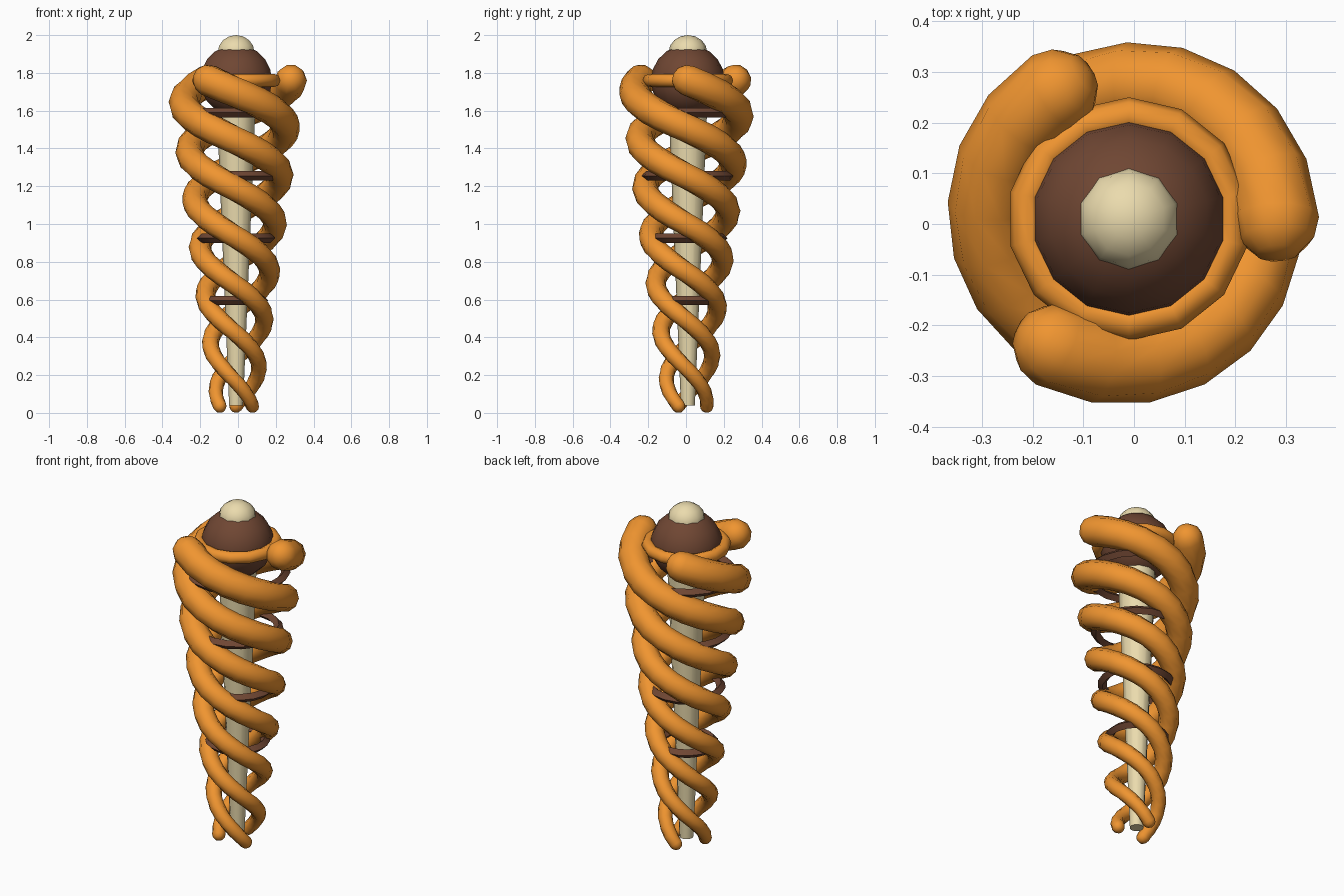
import bpy, bmesh
from math import pi, sin, cos, radians
from mathutils import Vector

if "Cube" in bpy.data.objects:
    bpy.data.objects.remove(bpy.data.objects["Cube"])

AX, AY = -0.01, 0.01          # axis of the twist


def material(name, rgb):
    m = bpy.data.materials.new(name)
    m.diffuse_color = (*rgb, 1)
    m.use_nodes = True
    m.node_tree.nodes["Principled BSDF"].inputs["Base Color"].default_value = m.diffuse_color
    return m


ORANGE = material("orange", (0.87, 0.30, 0.03))
BROWN = material("brown", (0.16, 0.062, 0.033))
CREAM = material("cream", (0.83, 0.71, 0.42))


def finish(name, bm, mat, angle):
    bmesh.ops.remove_doubles(bm, verts=bm.verts, dist=1e-5)
    bmesh.ops.recalc_face_normals(bm, faces=bm.faces)
    me = bpy.data.meshes.new(name)
    bm.to_mesh(me)
    bm.free()
    me.materials.append(mat)
    ob = bpy.data.objects.new(name, me)
    bpy.context.collection.objects.link(ob)
    bpy.ops.object.select_all(action='DESELECT')
    ob.select_set(True)
    bpy.context.view_layer.objects.active = ob
    bpy.ops.object.shade_smooth_by_angle(angle=radians(angle))
    return ob


def skin(bm, rings, loop=False):
    """Join successive closed vertex rings with quads."""
    pairs = list(zip(rings, rings[1:]))
    if loop:
        pairs.append((rings[-1], rings[0]))
    for a, b in pairs:
        n = len(a)
        for i in range(n):
            j = (i + 1) % n
            bm.faces.new((a[i], a[j], b[j], b[i]))


def lathe(name, profile, sides, mat, angle=40, loop=False):
    bm = bmesh.new()
    rings = []
    for r, z in profile:
        rings.append([bm.verts.new((AX + r * cos(pi / 2 + 2 * pi * k / sides),
                                    AY + r * sin(pi / 2 + 2 * pi * k / sides), z))
                      for k in range(sides)])
    skin(bm, rings, loop)
    return finish(name, bm, mat, angle)


def ball(name, r, z, rz, sides, steps, mat):
    prof = [(r * sin(pi * i / steps), z - rz * cos(pi * i / steps)) for i in range(steps + 1)]
    return lathe(name, prof, sides, mat)


def ring(name, major, minor, z, sides, section, mat, angle):
    prof = [(major + minor * cos(2 * pi * i / section), z + minor * sin(2 * pi * i / section))
            for i in range(section)]
    return lathe(name, prof, sides, mat, angle, loop=True)


# Helical strand: 2.25 turns, widening and thickening upward
def strand_radius(t):
    return 0.10 + 0.19 * t


def strand_point(t, start):
    a = start - t * 4.5 * pi
    r = strand_radius(t)
    return Vector((AX + r * cos(a), AY + r * sin(a), 0.036 + 1.724 * t))


def strand(name, start, steps=45, sides=10):
    bm = bmesh.new()
    rows = []
    caps = [radians(d) for d in (90, 60, 30)]

    def frame(t):
        tan = (strand_point(t + 1e-3, start) - strand_point(t - 1e-3, start)).normalized()
        side = tan.cross(Vector((0, 0, 1))).normalized()
        return strand_point(t, start), tan, side, side.cross(tan)

    def add(t, shift, scale):
        p, tan, side, up = frame(t)
        w = 0.036 + 0.049 * t
        c = p + tan * shift * w
        rows.append([bm.verts.new(c + (side * cos(2 * pi * k / sides)
                                       + up * sin(2 * pi * k / sides)) * w * scale)
                     for k in range(sides)])

    for a in caps:                       # rounded lower end
        add(0, -sin(a), cos(a))
    for i in range(steps + 1):
        add(i / steps, 0, 1)
    for a in reversed(caps):             # rounded upper end
        add(1, sin(a), cos(a))
    skin(bm, rows)
    return finish(name, bm, ORANGE, 60)


for n in range(3):
    strand(f"twisted_strand_{n + 1}", radians(90 + 120 * n))

# Tapered core
lathe("core_shaft", [(0, 0.04), (0.037, 0.04), (0.105, 1.68), (0, 1.68)], 12, CREAM)

# Thin bands with a diamond section
for n, z in enumerate((0.595, 0.925, 1.255, 1.59)):
    ring(f"binding_band_{n + 1}", strand_radius((z - 0.036) / 1.724) - 0.013,
         0.025, z, 18, 4, BROWN, 30)

# Head: brown ball, orange collar, cream tip
ball("head_ball", 0.195, 1.76, 0.19, 14, 10, BROWN)
ring("head_collar", 0.205, 0.035, 1.76, 14, 8, ORANGE, 50)
ball("head_tip", 0.102, 1.91, 0.09, 10, 8, CREAM)
